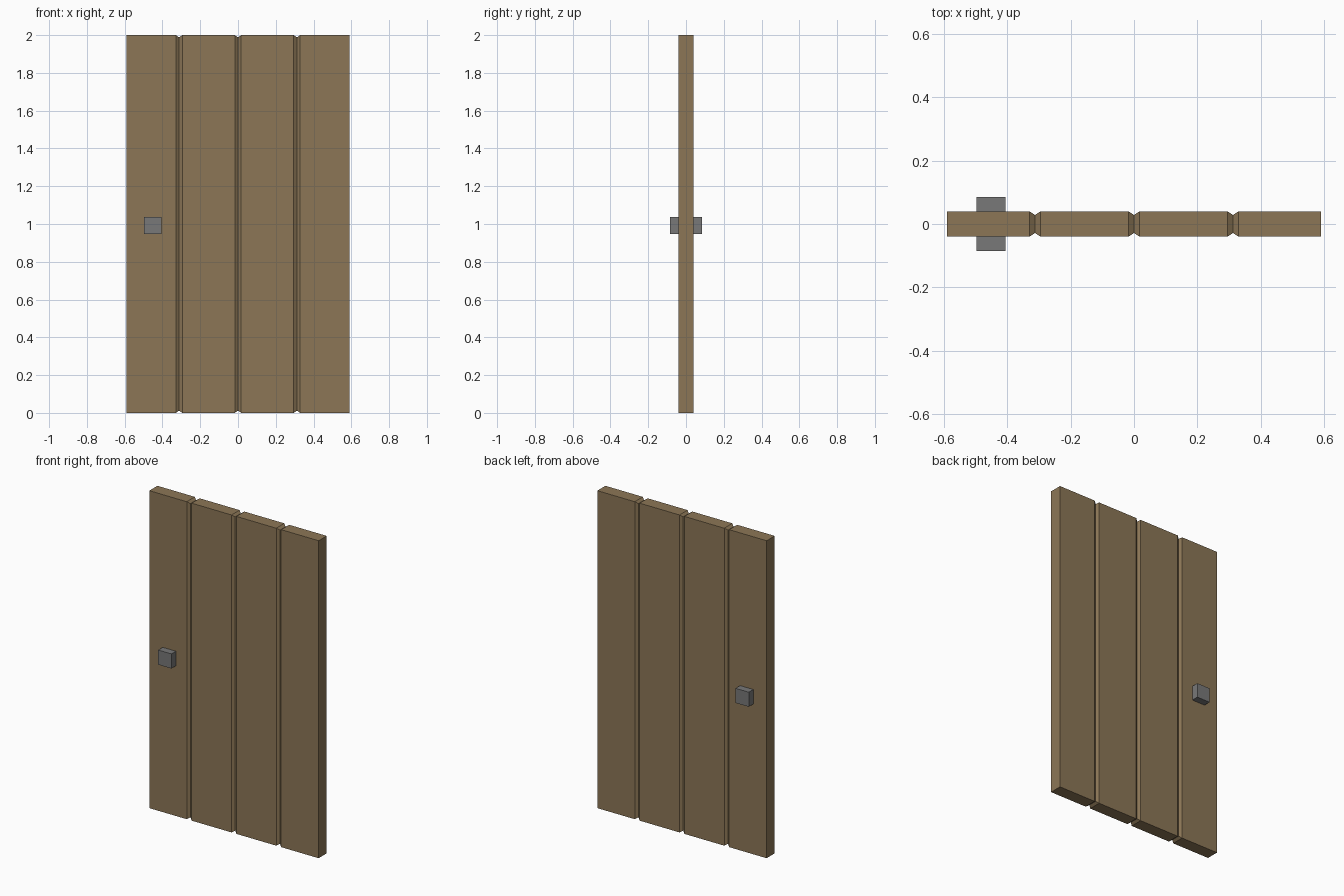
import bpy

if "Cube" in bpy.data.objects:
    bpy.data.objects.remove(bpy.data.objects["Cube"])

W, T, H = 0.59, 0.04, 2.0      # half width, half thickness, height
JOINTS = [-W, -0.312, 0.0, 0.312, W]
CUT_X, CUT = 0.017, 0.012      # chamfer run along x, and inset in y and z


def material(name, rgb):
    m = bpy.data.materials.new(name)
    m.diffuse_color = (*rgb, 1.0)
    m.use_nodes = True
    m.node_tree.nodes["Principled BSDF"].inputs["Base Color"].default_value = m.diffuse_color
    return m


wood = material("brown_wood", (0.262, 0.183, 0.094))
metal = material("grey_metal", (0.188, 0.188, 0.188))


def loft(name, rings, mat):
    """Solid through rectangular rings (x, half depth y, z low, z high), y centre 0."""
    verts, faces = [], []
    for x, y, z0, z1 in rings:
        verts += [(x, -y, z0), (x, y, z0), (x, y, z1), (x, -y, z1)]
    for r in range(len(rings) - 1):
        a = r * 4
        for i in range(4):
            j = (i + 1) % 4
            faces.append((a + i, a + 4 + i, a + 4 + j, a + j))
    n = len(verts)
    faces += [(0, 1, 2, 3), (n - 1, n - 2, n - 3, n - 4)]
    faces = [tuple(reversed(f)) for f in faces]
    me = bpy.data.meshes.new(name)
    me.from_pydata(verts, [], faces)
    me.materials.append(mat)
    ob = bpy.data.objects.new(name, me)
    bpy.context.collection.objects.link(ob)
    return ob


# planks, chamfered only where they meet a neighbour
for k, (x0, x1) in enumerate(zip(JOINTS, JOINTS[1:])):
    rings = []
    if k > 0:
        rings += [(x0, T - CUT, CUT, H - CUT), (x0 + CUT_X, T, 0, H)]
    else:
        rings += [(x0, T, 0, H)]
    if k < 3:
        rings += [(x1 - CUT_X, T, 0, H), (x1, T - CUT, CUT, H - CUT)]
    else:
        rings += [(x1, T, 0, H)]
    loft(f"plank_{k + 1}", rings, wood)

# square door knobs on both faces
for side, name in ((-1, "front_knob"), (1, "back_knob")):
    knob = loft(name, [(-0.497, 0.0225, 0.946, 1.038), (-0.405, 0.0225, 0.946, 1.038)], metal)
    knob.location.y = side * 0.0625
